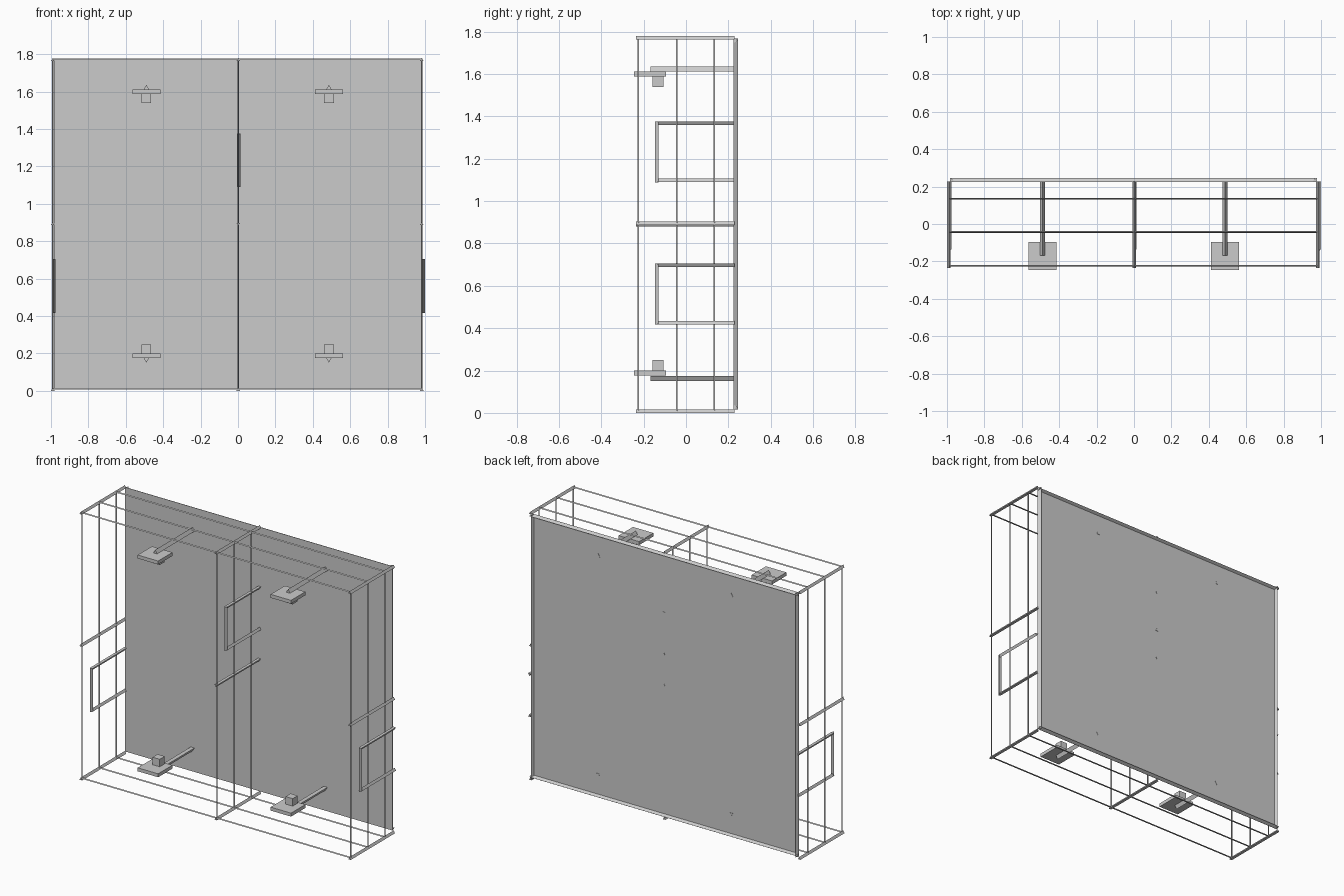
import bpy
import bmesh
from mathutils import Vector, Matrix

if "Cube" in bpy.data.objects:
    bpy.data.objects.remove(bpy.data.objects["Cube"], do_unlink=True)

grey = bpy.data.materials.new("plain_grey")
grey.use_nodes = True
COLOUR = (0.6, 0.6, 0.6, 1)
grey.diffuse_color = COLOUR
grey.node_tree.nodes["Principled BSDF"].inputs["Base Color"].default_value = COLOUR

LEFT, RIGHT, UP, DOWN = Vector((1, 0, 0)), Vector((-1, 0, 0)), Vector((0, 0, 1)), Vector((0, 0, -1))
FRONT, BACK = Vector((0, -1, 0)), Vector((0, 1, 0))


def finish(name, bm):
    bmesh.ops.recalc_face_normals(bm, faces=bm.faces)
    mesh = bpy.data.meshes.new(name)
    bm.to_mesh(mesh)
    bm.free()
    mesh.materials.append(grey)
    bpy.context.collection.objects.link(bpy.data.objects.new(name, mesh))


def add_bar(bm, start, end, radius, apex):
    """Three-sided bar whose ridge points along apex."""
    start, end = Vector(start), Vector(end)
    side = (end - start).normalized().cross(apex)
    corners = [apex * radius] + [-apex * radius / 2 + side * radius * s * 0.866 for s in (1, -1)]
    a = [bm.verts.new(start + c) for c in corners]
    b = [bm.verts.new(end + c) for c in corners]
    bm.faces.new(a)
    bm.faces.new(b)
    for i in range(3):
        j = (i + 1) % 3
        bm.faces.new((a[i], a[j], b[j], b[i]))


def bars(name, radius, *runs):
    bm = bmesh.new()
    for start, end, apex in runs:
        add_bar(bm, start, end, radius, apex)
    finish(name, bm)


def box(name, low, high):
    low, high = Vector(low), Vector(high)
    bm = bmesh.new()
    bmesh.ops.create_cube(bm, size=1, matrix=Matrix.Translation((low + high) / 2)
                          @ Matrix.Diagonal((*(high - low), 1)))
    finish(name, bm)


ROD, WIRE, PEG = 0.011, 0.005, 0.0157
BOTTOM, TOP = 0.009, 1.771
Y_FRONT, Y_BACK = -0.235, 0.2285
RIBS = {"right": -0.99, "middle": 0.001, "left": 0.983}
WIRE_Y = (-0.224, -0.043, 0.135)

# Back sheet and the raised rim behind it
X0, X1, Z0, Z1 = -0.985, 0.978, 0.016, 1.769
box("back_sheet", (X0, 0.2235, Z0), (X1, 0.2265, Z1))
RIM = 0.0125
xa, xb, za, zb, yr = X0 + ROD, X1 - ROD, Z0 + ROD, Z1 - ROD, 0.2325
bars("back_rim", RIM,
     ((X0, yr, za), (X1, yr, za), BACK), ((X0, yr, zb), (X1, yr, zb), BACK),
     ((xa, yr, Z0), (xa, yr, Z1), BACK), ((xb, yr, Z0), (xb, yr, Z1), BACK))

# Depth ribs and upright wires on both sides and in the middle
for side, x in RIBS.items():
    bars(side + "_ribs", ROD,
         ((x, Y_FRONT, 0.0055), (x, Y_BACK, 0.0055), UP),
         ((x, Y_FRONT, 0.892), (x, Y_BACK, 0.892), DOWN if side == "middle" else UP),
         ((x, Y_FRONT, 1.769), (x, Y_BACK, 1.769), UP))
    bars(side + "_upright_wires", WIRE, *(((x, y, BOTTOM), (x, y, TOP), FRONT) for y in WIRE_Y))

# Long wires across the top and bottom
for level, z in (("bottom", BOTTOM), ("top", TOP)):
    bars(level + "_long_wires", WIRE,
         *(((RIBS["right"], y, z), (RIBS["left"], y, z), UP) for y in WIRE_Y))

# Square handles: one high in the middle, one low on each side
for side, x, z in (("right", -0.985, 0.417), ("middle", 0.003, 1.089), ("left", 0.99, 0.417)):
    low, high, y = z + 0.006, z + 0.282, -0.135
    bars(side + "_handle", ROD,
         ((x, y, low), (x, Y_BACK, low), UP),
         ((x, y, high), (x, Y_BACK, high), DOWN),
         ((x, y, z), (x, y, z + 0.288), FRONT))

# Pegs, each carrying a square pad with a small block, mirrored top and bottom
for side, x in (("right", -0.49), ("left", 0.486)):
    for level, z, way in (("top", 1.611, 1), ("bottom", 0.176, -1)):
        name = f"{level}_{side}_"
        inner = z - way * 0.023
        zc = z + way * 0.009
        bars(name + "peg", PEG, ((x, -0.168, zc), (x, Y_BACK, zc), UP * way))
        box(name + "pad", (x - 0.075, -0.245, min(z, inner)), (x + 0.075, -0.095, max(z, inner)))
        tip = inner - way * 0.05
        box(name + "block", (x - 0.026, -0.158, min(tip, inner)), (x + 0.026, -0.106, max(tip, inner)))
